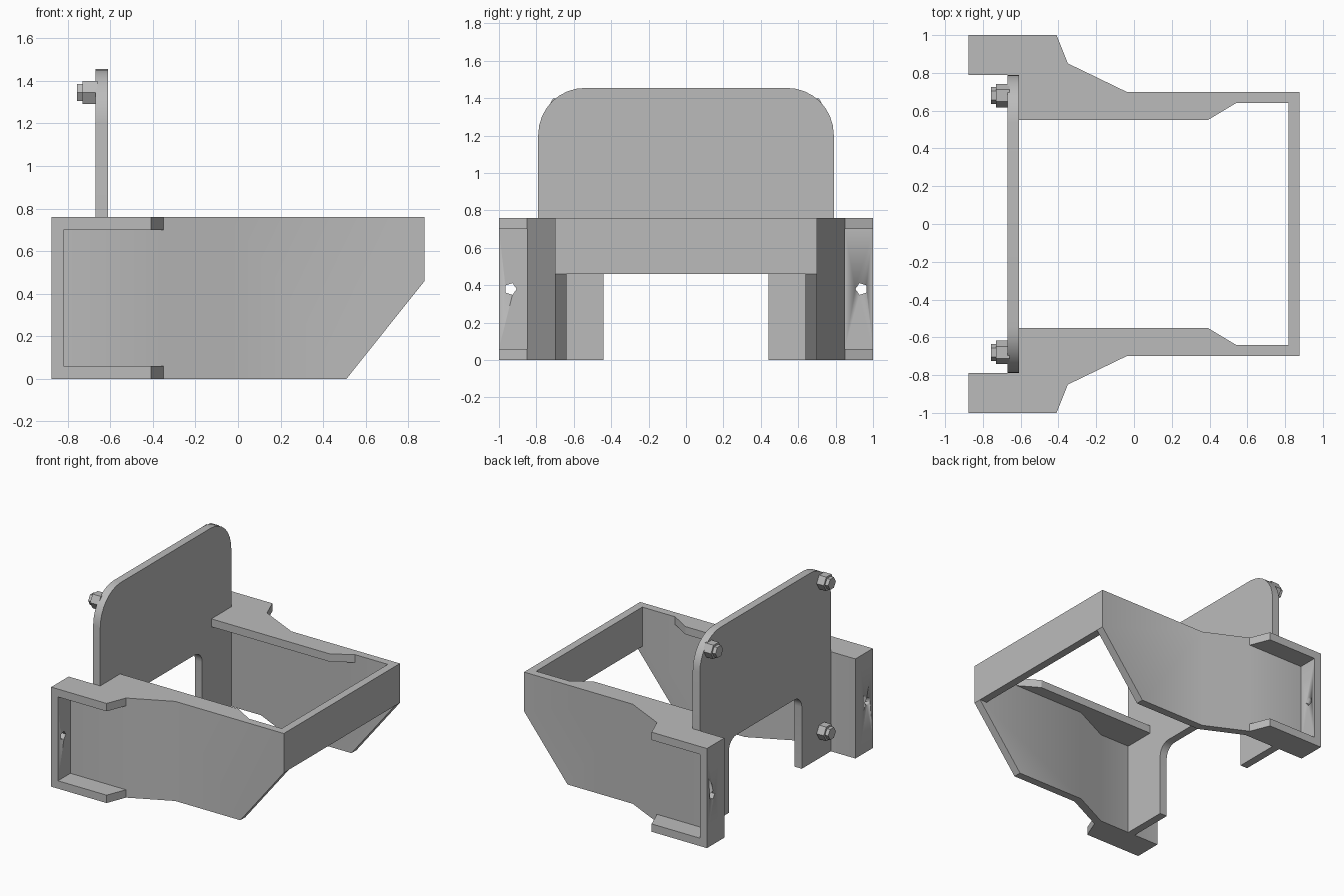
import bpy, bmesh, math
from mathutils import Vector

if "Cube" in bpy.data.objects:
    bpy.data.objects.remove(bpy.data.objects["Cube"])

grey = bpy.data.materials.new("plain_grey")
grey.use_nodes = True
grey.diffuse_color = (0.5, 0.5, 0.5, 1)
grey.node_tree.nodes["Principled BSDF"].inputs["Base Color"].default_value = (0.5, 0.5, 0.5, 1)

END = 0.877      # half length in x
TOP = 0.76       # top of the frame
T = 0.06         # sheet thickness
BAR_Z = 0.46     # underside of the cross bar


def finish(name, bm):
    bmesh.ops.recalc_face_normals(bm, faces=bm.faces)
    mesh = bpy.data.meshes.new(name)
    bm.to_mesh(mesh)
    bm.free()
    mesh.materials.append(grey)
    ob = bpy.data.objects.new(name, mesh)
    bpy.context.collection.objects.link(ob)
    bpy.ops.object.select_all(action='DESELECT')
    ob.select_set(True)
    bpy.context.view_layer.objects.active = ob
    bpy.ops.object.shade_smooth_by_angle(angle=math.radians(30))
    return ob


def prism(outline, depth):
    """Extrude a closed outline of 3D points along the depth vector."""
    bm = bmesh.new()
    face = bm.faces.new([bm.verts.new(p) for p in outline])
    new = bmesh.ops.extrude_face_region(bm, geom=[face])["geom"]
    verts = [v for v in new if isinstance(v, bmesh.types.BMVert)]
    bmesh.ops.translate(bm, verts=verts, vec=Vector(depth))
    return bm


def slab(outline, s, z0, z1):
    """Plan outline in x and y, placed on side s, between two heights."""
    return prism([(x, s * y, z0) for x, y in outline], (0, 0, z1 - z0))


def rod(x0, x1, y, z, r, sides, turn=0.0):
    """Regular prism along x."""
    steps = [turn + i * math.tau / sides for i in range(sides)]
    return prism([(x0, y + r * math.cos(a), z + r * math.sin(a)) for a in steps],
                 (x1 - x0, 0, 0))


def arc(cy, cz, r, start, end, n=8):
    angles = [math.radians(start + (end - start) * i / n) for i in range(n + 1)]
    return [(cy + r * math.cos(a), cz + r * math.sin(a)) for a in angles]


wall_outer = [(-END, 0.85), (-0.35, 0.85), (-0.04, 0.7), (END, 0.7)]
wall_inner = [(END, 0.64), (-0.05, 0.64), (-0.36, 0.79), (-END, 0.79)]
lip = [(-0.61, 0.55), (0.39, 0.55), (0.54, 0.64), (-0.05, 0.64), (-0.36, 0.79), (-0.61, 0.79)]
flange = [(-END, 0.85), (-END, 1), (-0.41, 1), (-0.35, 0.85)]
end_plate = [(-END, 0.85), (-END, 1), (-0.82, 1), (-0.82, 0.85)]

for side, s in (("front", -1), ("back", 1)):
    # Side wall with its lower corner cut off on a slope
    bm = slab(wall_outer + wall_inner, s, 0, TOP)
    rise, run = BAR_Z, END - 0.51
    cut = bmesh.ops.bisect_plane(bm, geom=bm.verts[:] + bm.edges[:] + bm.faces[:],
                                 plane_co=(END, 0, BAR_Z), plane_no=(rise, 0, -run),
                                 clear_outer=True)
    rim = [e for e in cut["geom_cut"] if isinstance(e, bmesh.types.BMEdge)]
    bmesh.ops.contextual_create(bm, geom=rim)
    finish(side + "_wall", bm)

    # Inner top lip and the outer channel flanges
    finish(side + "_top_lip", slab(lip, s, TOP - T, TOP))
    finish(side + "_lower_flange", slab(flange, s, 0, T))
    finish(side + "_upper_flange", slab(flange, s, TOP - T, TOP))

    # Channel end plate with a bolt hole
    plate = finish(side + "_end_plate", slab(end_plate, s, T, TOP - T))
    cutter = finish("hole_cutter", rod(-1, -0.7, s * 0.938, 0.38, 0.033, 5,
                                       math.pi if s > 0 else 0))
    cutter.hide_render = True
    mod = plate.modifiers.new("hole", 'BOOLEAN')
    mod.object = cutter
    mod.solver = 'EXACT'
    bpy.context.view_layer.objects.active = plate
    bpy.ops.object.modifier_apply(modifier=mod.name)
    bpy.data.objects.remove(cutter)

    # Nuts and bolt ends on the upright plate
    for level, z in (("lower", 0.2), ("upper", 1.345)):
        finish(f"{side}_{level}_nut", rod(-0.73, -0.66, s * 0.68, z, 0.062, 6))
        finish(f"{side}_{level}_bolt", rod(-0.757, -0.72, s * 0.68, z, 0.046, 6))

# Cross bar joining the walls
finish("cross_bar", prism([(0.817, -0.64, BAR_Z), (END, -0.64, BAR_Z),
                           (END, 0.64, BAR_Z), (0.817, 0.64, BAR_Z)], (0, 0, TOP - BAR_Z)))

# Upright plate with rounded top corners and an arched opening between its legs
half = [(0.44, 0), (0.79, 0)] + arc(0.54, 1.205, 0.25, 0, 90)
opening = arc(0.35, 0.47, 0.09, 90, 0, 6)
right_half = opening + half
left_half = [(-y, z) for y, z in reversed(right_half)]
finish("upright_plate", prism([(-0.67, y, z) for y, z in right_half + left_half], (T, 0, 0)))
